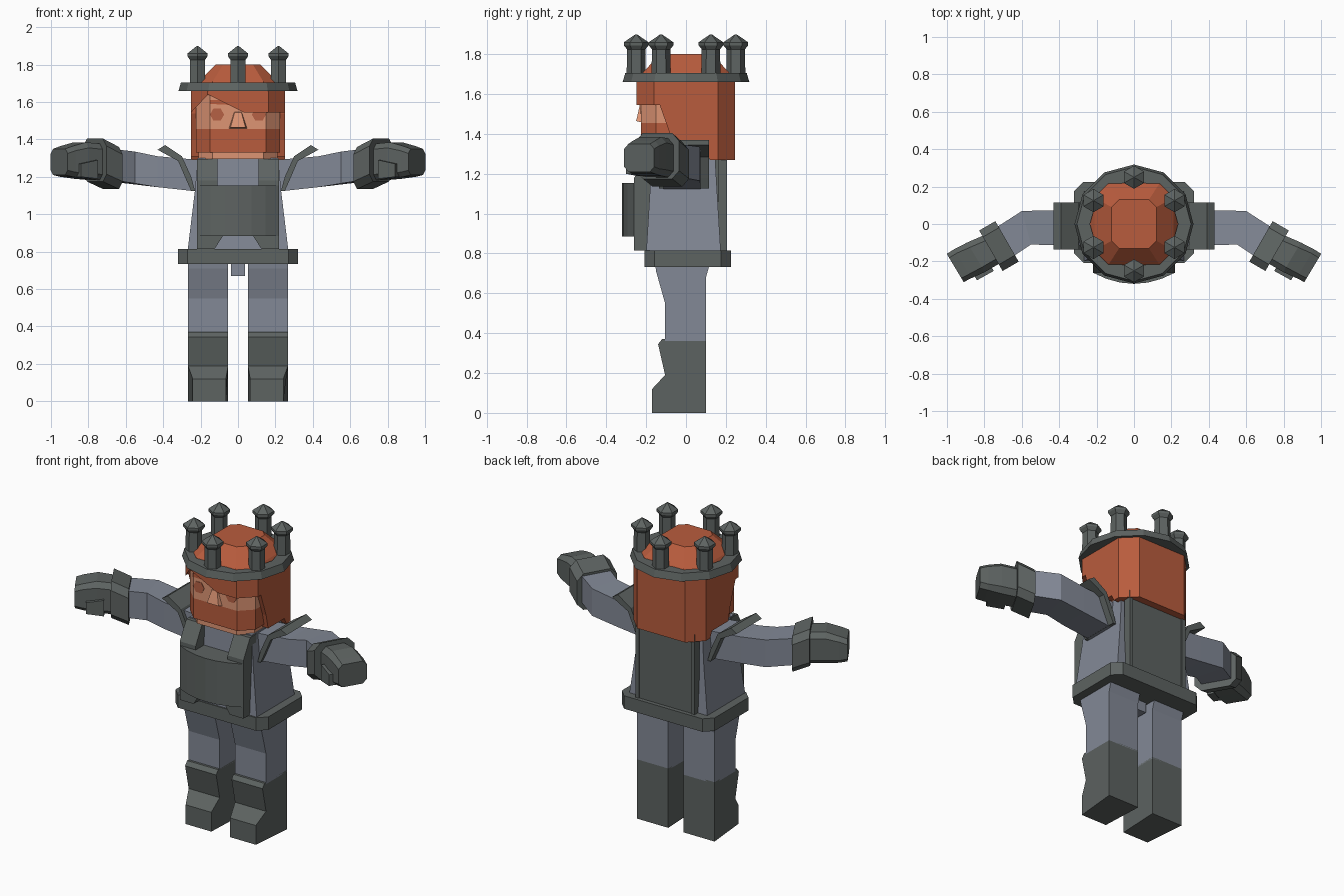
import bpy, bmesh
from math import sin, cos, pi, radians
from mathutils import Vector

if "Cube" in bpy.data.objects:
    bpy.data.objects.remove(bpy.data.objects["Cube"])


def material(name, rgb):
    m = bpy.data.materials.new(name)
    m.diffuse_color = (*rgb, 1)
    m.use_nodes = True
    m.node_tree.nodes["Principled BSDF"].inputs["Base Color"].default_value = m.diffuse_color
    return m


IRON = material("dark iron", (0.110, 0.125, 0.120))
CLOTH = material("blue grey cloth", (0.225, 0.25, 0.305))
HAIR = material("orange hair", (0.485, 0.107, 0.047))
SKIN = material("skin", (0.73, 0.30, 0.175))
EYE = material("eye brown", (0.47, 0.12, 0.06))


def loft(name, rings, mat, cuts=(), cap=True):
    """Skin rings of equal length; cuts are (point, normal) planes that trim the solid."""
    bm = bmesh.new()
    loops = [[bm.verts.new(p) for p in r] for r in rings]
    n = len(loops[0])
    for a, b in zip(loops, loops[1:]):
        for i in range(n):
            bm.faces.new((a[i], a[(i + 1) % n], b[(i + 1) % n], b[i]))
    if cap:
        bm.faces.new(loops[0])
        bm.faces.new(loops[-1])
    for co, no in cuts:
        r = bmesh.ops.bisect_plane(bm, geom=bm.verts[:] + bm.edges[:] + bm.faces[:],
                                   plane_co=co, plane_no=no, clear_outer=True)
        edges = [e for e in r["geom_cut"] if isinstance(e, bmesh.types.BMEdge) and e.is_boundary]
        if edges:
            bmesh.ops.holes_fill(bm, edges=edges, sides=0)
    bmesh.ops.recalc_face_normals(bm, faces=bm.faces[:])
    me = bpy.data.meshes.new(name)
    bm.to_mesh(me)
    bm.free()
    me.materials.append(mat)
    ob = bpy.data.objects.new(name, me)
    bpy.context.collection.objects.link(ob)
    return ob


def prism(name, pts, axis, a, b, mat, cuts=()):
    """Extrude a 2D outline along x (y,z points), y (x,z points) or z (x,y points)."""
    put = {"x": lambda p, t: (t, p[0], p[1]), "y": lambda p, t: (p[0], t, p[1]),
           "z": lambda p, t: (p[0], p[1], t)}[axis]
    return loft(name, [[put(p, t) for p in pts] for t in (a, b)], mat, cuts)


def rect(x0, x1, y0, y1, c=0.0):
    if not c:
        return [(x0, y0), (x1, y0), (x1, y1), (x0, y1)]
    return [(x0 + c, y0), (x1 - c, y0), (x1, y0 + c), (x1, y1 - c),
            (x1 - c, y1), (x0 + c, y1), (x0, y1 - c), (x0, y0 + c)]


def at(pts, z):
    return [(x, y, z) for x, y in pts]


def box(name, x0, x1, y0, y1, z0, z1, mat):
    return prism(name, rect(x0, x1, y0, y1), "z", z0, z1, mat)


def limb(name, side, sections, mat):
    """Sections: x, y, turn in degrees, half width, low z, high z, corner cut."""
    rings = []
    for x, y, turn, hw, z0, z1, c in sections:
        u = Vector((sin(radians(turn)), cos(radians(turn))))
        rings.append([(side * (x + u.x * a), y + u.y * a, z) for a, z in rect(-hw, hw, z0, z1, c)])
    return loft(name, rings, mat)


# Legs, boots and arms, mirrored left and right
for s, tag in ((-1, "left"), (1, "right")):
    prism("upper_leg_" + tag, [(-.105, .36), (.10, .36), (.10, .68), (.12, .75), (-.155, .75),
                               (-.15, .71), (-.105, .55)], "x", s * .053, s * .267, CLOTH)
    boot = [(-.105, .19, 0), (-.14, .345, 0), (-.12, .37, 0), (.10, .37, 0), (.10, 0, 0),
            (-.17, 0, 1), (-.17, .12, 1)]
    loft("boot_" + tag, [[(s * (.053 + .012 * t), y, z) for y, z, t in boot],
                         [(s * (.267 - .025 * t), y, z) for y, z, t in boot]], IRON)
    limb("arm_" + tag, s, [(.20, -.02, 0, .093, 1.12, 1.29, 0), (.43, -.02, 0, .093, 1.145, 1.31, 0),
                           (.575, -.02, 15, .093, 1.165, 1.335, 0),
                           (.72, -.115, 30, .09, 1.185, 1.35, 0)], CLOTH)
    limb("cuff_" + tag, s, [(.679, -.093, 30, .125, 1.135, 1.36, .04),
                            (.765, -.143, 30, .125, 1.175, 1.405, .04)], IRON)
    limb("hand_" + tag, s, [(.74, -.125, 31, .085, 1.18, 1.375, .03),
                            (.845, -.178, 31, .092, 1.19, 1.385, .03),
                            (.915, -.212, 31, .09, 1.20, 1.365, .025),
                            (.956, -.235, 31, .088, 1.21, 1.35, .025)], IRON)
    limb("thumb_" + tag, s, [(.765, -.225, 31, .03, 1.19, 1.29, 0),
                             (.855, -.275, 31, .03, 1.20, 1.27, 0)], IRON)
    # Bent shoulder plate
    prism("shoulder_plate_" + tag,
          [(s * x, z) for x, z in ((.43, 1.345), (.39, 1.37), (.30, 1.31), (.25, 1.20), (.23, 1.125),
                                   (.25, 1.125), (.275, 1.18), (.32, 1.285))],
          "y", -.135, .115, IRON)
    # Strap from breast plate to shoulder, and rim of the back plate
    prism("chest_strap_" + tag, [(-.26, 1.13), (-.26, 1.18), (-.195, 1.295), (-.13, 1.295), (-.15, 1.13)],
          "x", s * .11, s * .22, IRON)
    box("back_rim_" + tag, s * .18, s * .205, .16, .207, .815, 1.315, IRON)

# Torso, belt and crotch
loft("torso", [at(rect(-.27, .27, -.20, .175), .80), at(rect(-.23, .23, -.18, .155), 1.13),
               at(rect(-.215, .215, -.17, .145), 1.30)], CLOTH)
prism("belt", rect(-.32, .32, -.208, .225, .05), "z", .733, .814, IRON)
box("crotch", -.037, .037, -.06, .06, .67, .75, CLOTH)

# Armour: notched base, bulging breast plate, back plate
prism("breast_base", [(-.22, .815), (-.125, .815), (-.08, .885), (.08, .885), (.125, .815), (.22, .815),
                      (.22, 1.155), (-.22, 1.155)], "y", -.26, -.15, IRON)
bulge = [(.22 * t / 3, -.26 - .06 * (1 - (t / 3) ** 2)) for t in range(-3, 4)]
prism("breast_plate", bulge + [(.22, -.24), (-.22, -.24)], "z", .885, 1.155, IRON)
box("back_plate", -.19, .19, .12, .20, .81, 1.285, IRON)

# Head: chin, beard and face share one eight-sided outline
outline = rect(-.225, .225, -.225, .225, .075)
prism("chin", rect(-.21, .21, -.21, .20, .075), "z", 1.295, 1.33, SKIN)
prism("beard", outline, "z", 1.33, 1.455, HAIR)
prism("face", outline, "z", 1.455, 1.655, SKIN)
loft("nose", [[(-.05, -.22, 1.457), (.05, -.22, 1.457), (.04, -.25, 1.465), (-.04, -.25, 1.465)],
              [(-.02, -.22, 1.55), (.02, -.22, 1.55), (.018, -.232, 1.545), (-.018, -.232, 1.545)]], SKIN)
for s, tag in ((-1, "left"), (1, "right")):
    prism("eye_" + tag, [(s * .112 + .038 * cos(k * pi / 3), 1.533 + .038 * sin(k * pi / 3))
                         for k in range(6)], "y", -.228, -.22, EYE)
prism("eyebrow", [(-.15, 1.59), (-.05, 1.585), (-.07, 1.61), (-.15, 1.612)], "y", -.229, -.22, HAIR)

# Hair: side and back mass, parted fringe, dome; corners trimmed on the diagonals
corners = [(Vector((a * .205, b * .205, 0)), Vector((a, b, 0))) for a in (-1, 1) for b in (-1, 1)]
prism("hair_back", [(-.13, 1.66), (.245, 1.66), (.245, 1.27), (.12, 1.27), (.10, 1.31), (-.06, 1.31),
                    (-.08, 1.40), (-.13, 1.54)], "x", -.25, .25, HAIR, corners)
prism("hair_fringe", [(-.25, 1.545), (-.16, 1.64), (.03, 1.545), (.25, 1.545), (.25, 1.66), (-.25, 1.66)],
      "y", -.248, -.13, HAIR, corners)
loft("hair_dome", [at(rect(-.245, .245, -.245, .245, .085), 1.655), at(rect(-.21, .21, -.215, .215, .075), 1.71),
                   at(rect(-.12, .12, -.13, .13, .04), 1.80)], HAIR)

# Crown: twelve-sided band with six little towers
def circle(r, z, n, cx=0, cy=0):
    return [(cx + r * sin(2 * pi * k / n), cy + r * cos(2 * pi * k / n), z) for k in range(n)]


band = [circle(r, z, 12) for r, z in ((.235, 1.66), (.318, 1.66), (.305, 1.705), (.235, 1.705), (.235, 1.66))]
loft("crown_band", band, IRON, cap=False)
for k in range(6):
    x, y = .25 * sin(k * pi / 3), .25 * cos(k * pi / 3)
    steps = ((.048, 1.69), (.046, 1.825), (.062, 1.845), (.062, 1.86), (.004, 1.90))
    loft("crown_tower_%d" % (k + 1), [circle(r, z, 6, x, y) for r, z in steps], IRON)
